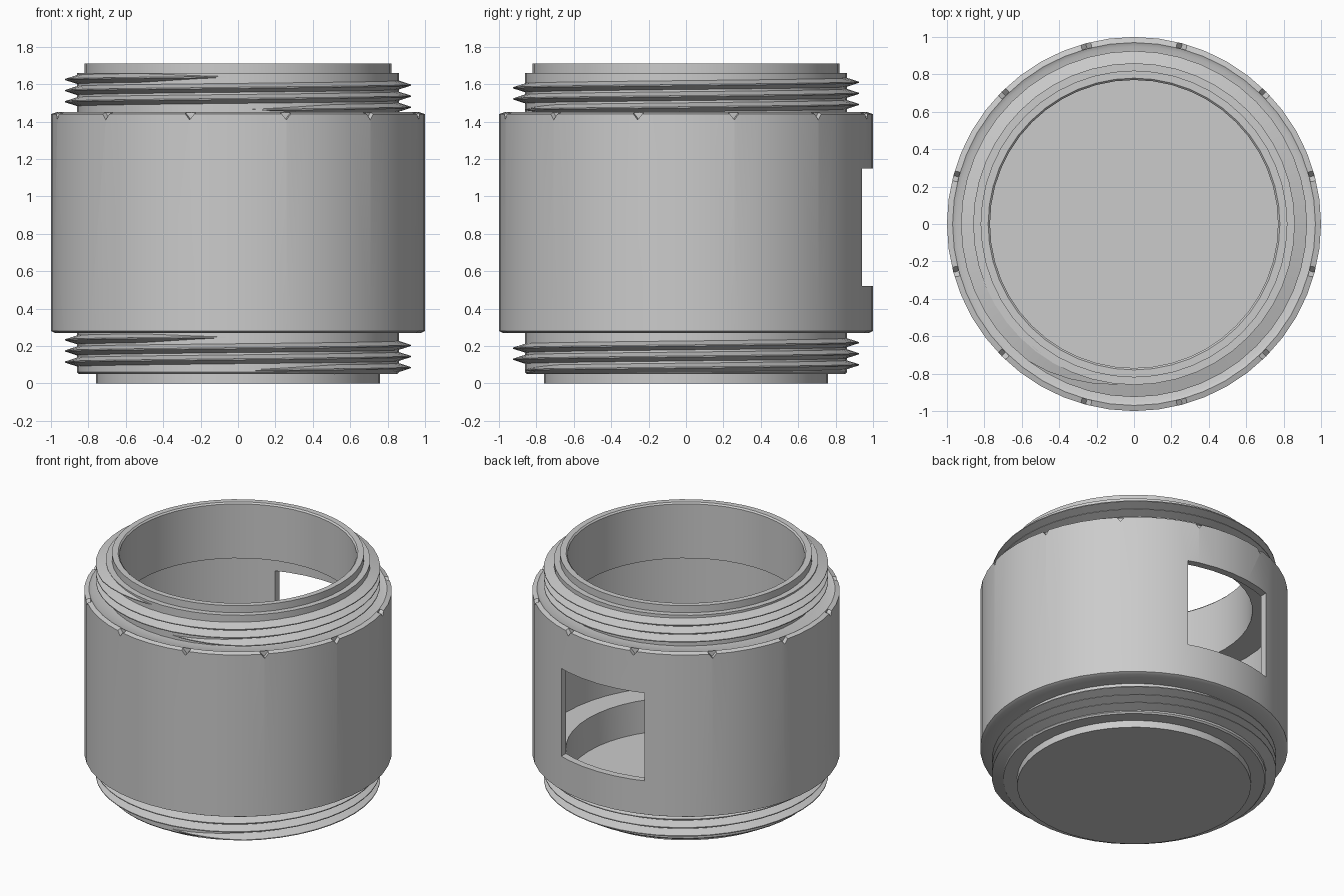
import bpy
import bmesh
import math
from mathutils import Matrix

cube = bpy.data.objects.get("Cube")
if cube:
    bpy.data.objects.remove(cube, do_unlink=True)

SIDES = 48
grey = bpy.data.materials.new("plain_grey")
grey.use_nodes = True
COLOUR = (0.6, 0.6, 0.6, 1)
grey.diffuse_color = COLOUR
grey.node_tree.nodes["Principled BSDF"].inputs["Base Color"].default_value = COLOUR


def make_object(name, bm):
    bmesh.ops.recalc_face_normals(bm, faces=bm.faces)
    mesh = bpy.data.meshes.new(name)
    bm.to_mesh(mesh)
    bm.free()
    obj = bpy.data.objects.new(name, mesh)
    bpy.context.collection.objects.link(obj)
    mesh.materials.append(grey)
    return obj


def revolve(name, profile, closed=True):
    """Spin a radius/height outline around the vertical axis."""
    bm = bmesh.new()
    verts = [bm.verts.new((r, 0, z)) for r, z in profile]
    pairs = list(zip(verts, verts[1:]))
    if closed:
        pairs.append((verts[-1], verts[0]))
    edges = [bm.edges.new(p) for p in pairs]
    bmesh.ops.spin(bm, geom=verts + edges, cent=(0, 0, 0), axis=(0, 0, 1),
                   angle=math.tau, steps=SIDES, use_merge=True)
    bmesh.ops.remove_doubles(bm, verts=bm.verts, dist=0.0001)
    return make_object(name, bm)


def thread(name, start_z, pitch=0.0593, turns=3, root=0.85, crest=0.925):
    """Sweep a V-shaped ridge along a rising helix with tapered ends."""
    bm = bmesh.new()
    rows = []
    steps = SIDES * turns
    taper = SIDES / 10
    for i in range(steps + 1):
        a = math.tau * i / SIDES - math.pi / 2
        z = start_z + pitch * i / SIDES
        size = min(1, i / taper, (steps - i) / taper)
        size = max(size, 0.02)
        half = 0.027 * size
        tip = root + (crest - root) * size
        ring = ((root, -half), (tip, -0.003), (tip, 0.003), (root, half))
        rows.append([bm.verts.new((r * math.cos(a), r * math.sin(a), z + h))
                     for r, h in ring])
    for low, high in zip(rows, rows[1:]):
        for k in range(4):
            n = (k + 1) % 4
            bm.faces.new((low[k], low[n], high[n], high[k]))
    bm.faces.new(rows[0])
    bm.faces.new(rows[-1])
    return make_object(name, bm)


def cut(target, cutter):
    cutter.hide_render = True
    mod = target.modifiers.new(cutter.name, 'BOOLEAN')
    mod.operation = 'DIFFERENCE'
    mod.solver = 'EXACT'
    mod.object = cutter
    bpy.context.view_layer.objects.active = target
    bpy.ops.object.modifier_apply(modifier=mod.name)
    bpy.data.objects.remove(cutter, do_unlink=True)


# Hollow body wall with the ledges that carry both necks
body = revolve("body_shell", [
    (0.86, 0.27), (0.98, 0.27), (1, 0.28), (1, 1.44), (0.97, 1.45), (0.95, 1.44),
    (0.86, 1.44), (0.86, 1.31), (0.95, 1.31), (0.95, 0.31), (0.86, 0.31)])

# Rectangular window through the back wall
bm = bmesh.new()
bmesh.ops.create_cube(bm, size=1, matrix=Matrix.Translation((0, 1, 0.835))
                      @ Matrix.Diagonal((0.66, 0.5, 0.63, 1)))
cut(body, make_object("window_cutter", bm))

# Ring of small V notches in the top edge
bm = bmesh.new()
for i in range(12):
    turn = Matrix.Rotation(math.radians(15 + 30 * i), 4, 'Z')
    bmesh.ops.create_cube(bm, size=1, matrix=turn @ Matrix.Translation((1, 0, 1.445))
                          @ Matrix.Diagonal((0.06, 0.8, 1, 1))
                          @ Matrix.Rotation(math.pi / 4, 4, 'X')
                          @ Matrix.Diagonal((1, 0.05, 0.05, 1)))
cut(body, make_object("notch_cutter", bm))

# Open top neck with a stepped rim
top_neck = revolve("top_neck", [
    (0.77, 1.31), (0.86, 1.31), (0.86, 1.66), (0.82, 1.66), (0.82, 1.71), (0.78, 1.71),
    (0.77, 1.70)])

# Closed bottom neck with its floor
bottom_cup = revolve("bottom_cup", [
    (0, 0), (0.76, 0), (0.76, 0.05), (0.85, 0.05), (0.86, 0.06), (0.86, 0.31),
    (0.78, 0.31), (0.77, 0.08), (0, 0.08)], closed=False)

# Screw threads on both necks
parts = [body, top_neck, bottom_cup,
         thread("top_thread", 1.462), thread("bottom_thread", 0.07)]

bpy.ops.object.select_all(action='DESELECT')
for obj in parts:
    obj.select_set(True)
bpy.context.view_layer.objects.active = body
bpy.ops.object.shade_smooth_by_angle(angle=math.radians(30))
